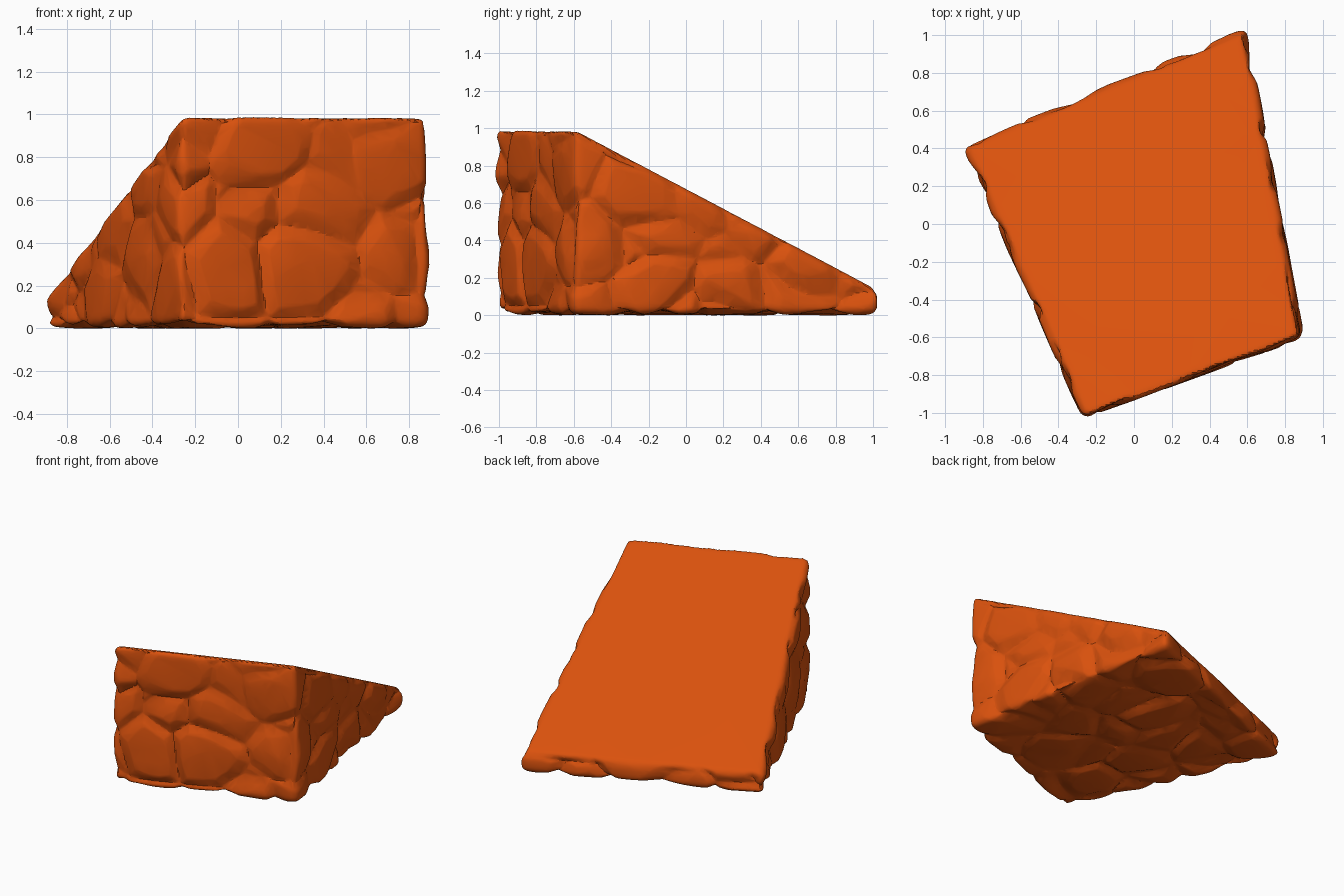
import bpy, bmesh
from mathutils import Vector, noise

cube = bpy.data.objects.get("Cube")
if cube:
    bpy.data.objects.remove(cube, do_unlink=True)


def bake_modifiers(obj):
    """Replace the mesh by its modified result."""
    graph = bpy.context.evaluated_depsgraph_get()
    baked = bpy.data.meshes.new_from_object(obj.evaluated_get(graph))
    obj.modifiers.clear()
    obj.data = baked


def add_smooth(obj, rounds):
    smooth = obj.modifiers.new("soften_edges", 'SMOOTH')
    smooth.factor = 0.5
    smooth.iterations = rounds


# Single orange stone colour
stone = bpy.data.materials.new("orange_stone")
stone.use_nodes = True
colour = (0.70, 0.083, 0.004, 1)
stone.diffuse_color = colour
bsdf = stone.node_tree.nodes["Principled BSDF"]
bsdf.inputs["Base Color"].default_value = colour
bsdf.inputs["Roughness"].default_value = 0.9

# Wedge: four plan corners, each with its top height
corners = [(-0.915, 0.415, 0.14), (-0.275, -1.035, 1.0),
           (0.905, -0.605, 1.0), (0.60, 1.045, 0.13)]
bm = bmesh.new()
low = [bm.verts.new((x, y, -0.005)) for x, y, z in corners]
high = [bm.verts.new((x, y, z)) for x, y, z in corners]
bm.faces.new(low[::-1])
ramp = bm.faces.new(high)
for i in range(4):
    j = (i + 1) % 4
    bm.faces.new((low[i], low[j], high[j], high[i]))
bmesh.ops.recalc_face_normals(bm, faces=bm.faces)
bm.normal_update()
ramp_normal = ramp.normal.copy()
bmesh.ops.bevel(bm, geom=bm.edges[:], offset=0.045, segments=3, profile=0.5,
                affect='EDGES', clamp_overlap=True)
mesh = bpy.data.meshes.new("rock_ramp")
bm.to_mesh(mesh)
bm.free()
rock = bpy.data.objects.new("rock_ramp", mesh)
bpy.context.collection.objects.link(rock)
remesh = rock.modifiers.new("dense_surface", 'REMESH')
remesh.mode = 'VOXEL'
remesh.voxel_size = 0.012
add_smooth(rock, 10)
bake_modifiers(rock)


# Chiselled stones: one cell per stone, with a chamfered groove around it
def chisel_depth(p):
    warped = p * 2.8 + noise.noise_vector(p * 2) * 0.3
    dist, cells = noise.voronoi(warped)
    groove = max(0, 1 - (dist[1] - dist[0]) / 0.3)
    tilt = noise.cell_vector(cells[0] * 37)
    tilt = (tilt - Vector((0.5, 0.5, 0.5))).normalized()
    ridge = abs(tilt.dot(warped - cells[0]))
    strength = 0.8 + 0.7 * noise.noise(p * 3)
    return 0.033 * groove * strength + 0.018 * ridge


# The walked-on slope stays flat, its rim is worn like the sides
mesh = rock.data
normals = [v.normal.copy() for v in mesh.vertices]
for v, n in zip(mesh.vertices, normals):
    mask = min(1, max(0, (0.995 - n.dot(ramp_normal)) / 0.25))
    if mask:
        v.co -= n * chisel_depth(v.co) * mask

# Stand on the ground
ground = min(v.co.z for v in mesh.vertices)
for v in mesh.vertices:
    v.co.z -= ground

# Soften the crevices and merge the dense surface into broad facets
add_smooth(rock, 3)
decimate = rock.modifiers.new("broad_facets", 'DECIMATE')
decimate.ratio = 0.12
bake_modifiers(rock)
rock.data.materials.clear()
rock.data.materials.append(stone)
bpy.ops.object.select_all(action='DESELECT')
rock.select_set(True)
bpy.context.view_layer.objects.active = rock
bpy.ops.object.shade_smooth_by_angle(angle=0.4)
